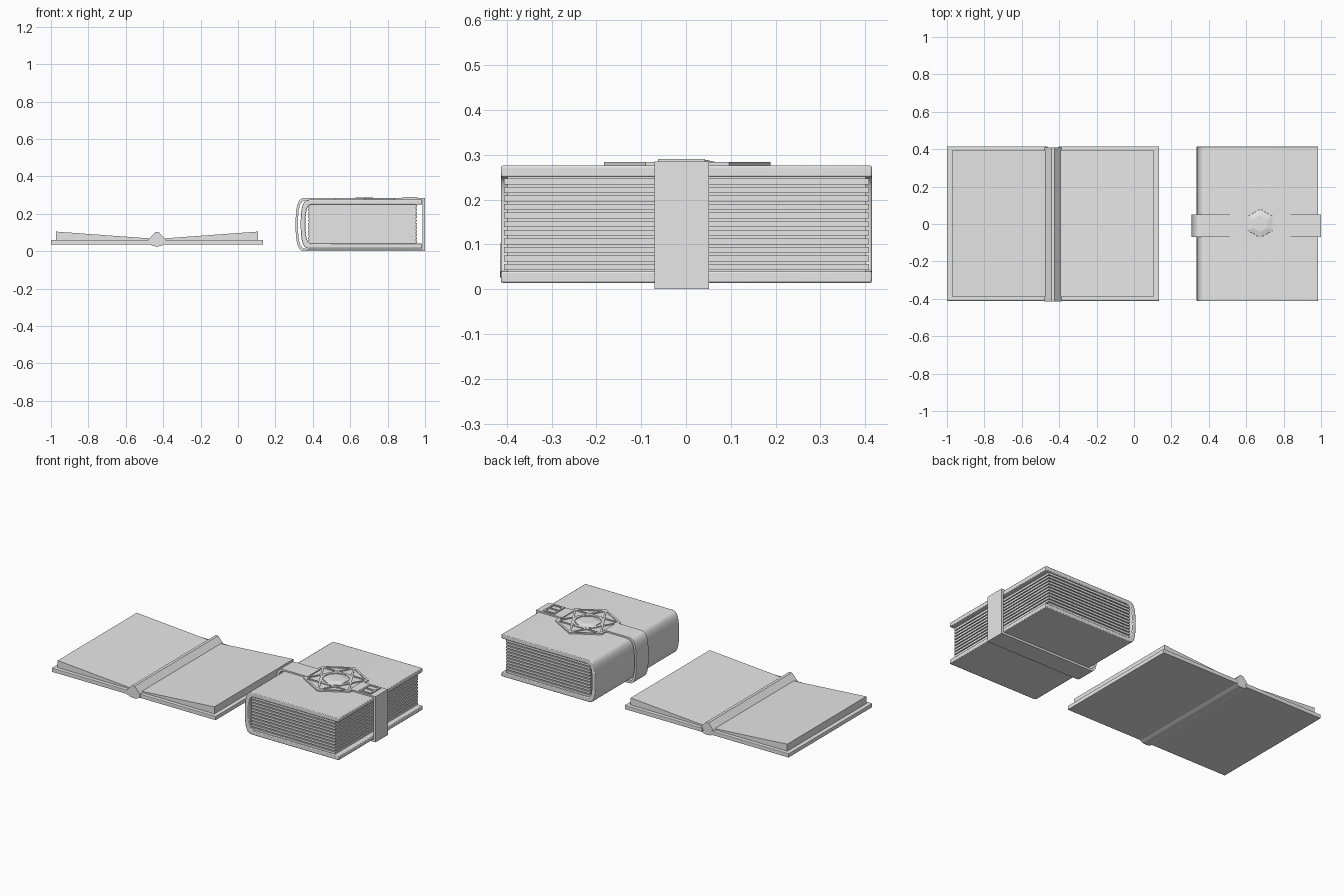
import bpy, bmesh, math
from mathutils import Vector

if "Cube" in bpy.data.objects:
    bpy.data.objects.remove(bpy.data.objects["Cube"])

grey = bpy.data.materials.new("plain grey")
grey.diffuse_color = (0.8, 0.8, 0.8, 1)
grey.use_nodes = True
grey.node_tree.nodes["Principled BSDF"].inputs["Base Color"].default_value = grey.diffuse_color


def finish(name, bm, bevel=0, smooth=False):
    bmesh.ops.recalc_face_normals(bm, faces=bm.faces)
    me = bpy.data.meshes.new(name)
    bm.to_mesh(me)
    bm.free()
    me.materials.append(grey)
    ob = bpy.data.objects.new(name, me)
    bpy.context.collection.objects.link(ob)
    if bevel:
        m = ob.modifiers.new("bevel", 'BEVEL')
        m.width, m.segments = bevel, 2
        m.limit_method, m.angle_limit = 'ANGLE', math.radians(50)
    if smooth:
        bpy.context.view_layer.objects.active = ob
        ob.select_set(True)
        bpy.ops.object.shade_smooth_by_angle(angle=math.radians(35))
        ob.select_set(False)
    return ob


def prism(bm, loop, offset):
    """Closed solid from a loop of 3D points swept by an offset."""
    face = bm.faces.new([bm.verts.new(p) for p in loop])
    out = bmesh.ops.extrude_face_region(bm, geom=[face], use_keep_orig=True)
    for v in out["geom"]:
        if isinstance(v, bmesh.types.BMVert):
            v.co += Vector(offset)


def along_y(name, profile, y0, y1, **kw):
    bm = bmesh.new()
    prism(bm, [(x, y0, z) for x, z in profile], (0, y1 - y0, 0))
    return finish(name, bm, **kw)


def box(bm, x0, x1, y0, y1, z0, z1):
    prism(bm, [(x0, y0, z0), (x1, y0, z0), (x1, y1, z0), (x0, y1, z0)], (0, 0, z1 - z0))


def spine(xl, xe, z0, z1, n=14):
    """Rounded spine outline from the top edge round to the bottom edge."""
    cz, h, w = (z0 + z1) / 2, (z1 - z0) / 2, xe - xl
    pts = []
    for i in range(n + 1):
        a = math.pi / 2 - math.pi * i / n
        s, c = math.sin(a), math.cos(a)
        pts.append((xe - w * abs(c) ** 0.7,
                    cz + h * math.copysign(abs(s) ** 0.7, s)))
    return pts


def wrap(xl, xe, xr_top, xr_bot, z0, z1, t):
    """C-shaped shell: outer outline, then the inner one back."""
    outer = [(xr_top, z1)] + spine(xl, xe, z0, z1) + [(xr_bot, z0)]
    inner = [(xr_top, z1 - t)] + spine(xl + t, xe + t / 2, z0 + t, z1 - t) + [(xr_bot, z0 + t)]
    return outer + inner[::-1]


# ---- closed book ----
along_y("closed_cover", wrap(0.335, 0.385, 0.985, 0.985, 0.014, 0.276, 0.026),
        -0.413, 0.415, bevel=0.004, smooth=True)

# page block: stacked leaves with shallow grooves between them
bm = bmesh.new()
box(bm, 0.38, 0.949, -0.399, 0.401, 0.038, 0.252)
leaves = 11
step = 0.21 / leaves
for i in range(leaves):
    z = 0.04 + i * step
    box(bm, 0.375, 0.957, -0.406, 0.408, z + 0.003, z + step - 0.003)
finish("closed_pages", bm)

# strap round the spine and underneath, open at the emblem
along_y("strap_loop", wrap(0.308, 0.36, 0.53, 0.998, 0.0, 0.285, 0.013),
        -0.07, 0.051, smooth=True)
bm = bmesh.new()
box(bm, 0.986, 0.999, -0.07, 0.051, 0.0, 0.285)
box(bm, 0.82, 0.999, -0.07, 0.051, 0.273, 0.285)
finish("strap_clasp", bm)

# buckle frame with its prong
bm = bmesh.new()
r = 0.011
for x in (0.88, 0.96 - r):
    box(bm, x, x + r, -0.062, 0.042, 0.284, 0.291)
for y in (-0.062, 0.042 - r):
    box(bm, 0.88, 0.96, y, y + r, 0.284, 0.291)
box(bm, 0.90, 0.96, -0.016, -0.005, 0.284, 0.290)
finish("buckle", bm)

# ---- emblem: hexagon border, six-pointed star and ring ----
CX, CY, R = 0.675, 0.003, 0.186


def corner(i, rad, n=6):
    a = math.pi / 2 + 2 * math.pi * i / n
    return Vector((CX + rad * math.cos(a), CY + rad * math.sin(a), 0))


bm = bmesh.new()
prism(bm, [corner(i, R) + Vector((0, 0, 0.274)) for i in range(6)], (0, 0, 0.005))
finish("emblem_plate", bm)


def ring(bm, n, r0, r1, z0, z1):
    for i in range(n):
        pts = [corner(i, r0, n), corner(i, r1, n), corner(i + 1, r1, n), corner(i + 1, r0, n)]
        prism(bm, [p + Vector((0, 0, z0)) for p in pts], (0, 0, z1 - z0))


bm = bmesh.new()
ring(bm, 6, R - 0.014, R, 0.276, 0.284)
ring(bm, 24, 0.076, 0.09, 0.276, 0.284)
for i in range(6):
    a, b = corner(i, R - 0.012), corner(i + 2, R - 0.012)
    side = (b - a).normalized().cross(Vector((0, 0, 1))) * 0.0055
    prism(bm, [p + Vector((0, 0, 0.276)) for p in (a - side, b - side, b + side, a + side)],
          (0, 0, 0.0075))
finish("emblem_star", bm)

# low faceted gem in the middle
bm = bmesh.new()
rings = [[bm.verts.new(corner(i, rad) + Vector((0, 0, z))) for i in range(6)]
         for rad, z in ((0.078, 0.276), (0.076, 0.281), (0.045, 0.288))]
for lo, hi in zip(rings, rings[1:]):
    for i in range(6):
        bm.faces.new((lo[i], lo[(i + 1) % 6], hi[(i + 1) % 6], hi[i]))
bm.faces.new(rings[0])
bm.faces.new(rings[-1])
finish("emblem_gem", bm)

# ---- open book ----
MID = -0.433


def mirrored(half):
    """Profile symmetric about the open book's spine."""
    return [(MID - d, z) for d, z in half] + [(MID + d, z) for d, z in half[::-1]]


for side, word in ((-1, "left"), (1, "right")):
    # cover board, then the leaves that thicken toward the outer edge
    along_y("open_cover_" + word,
            [(MID + side * d, z) for d, z in
             ((0.03, 0.036), (0.567, 0.036), (0.567, 0.061), (0.03, 0.061))],
            -0.411, 0.415, bevel=0.003)
    along_y("open_pages_" + word,
            [(MID + side * d, z) for d, z in
             ((0.02, 0.055), (0.541, 0.055), (0.541, 0.105), (0.02, 0.067))],
            -0.388, 0.392)

# spine roll: peaked on top, rounded below
top = [(0.046, 0.062), (0.036, 0.073), (0.022, 0.088), (0.009, 0.102)]
low = [(0.009, 0.026), (0.025, 0.029), (0.046, 0.04)]
along_y("open_spine", mirrored(top) + [(MID + d, z) for d, z in low[::-1]]
        + [(MID - d, z) for d, z in low], -0.415, 0.41, smooth=True)
